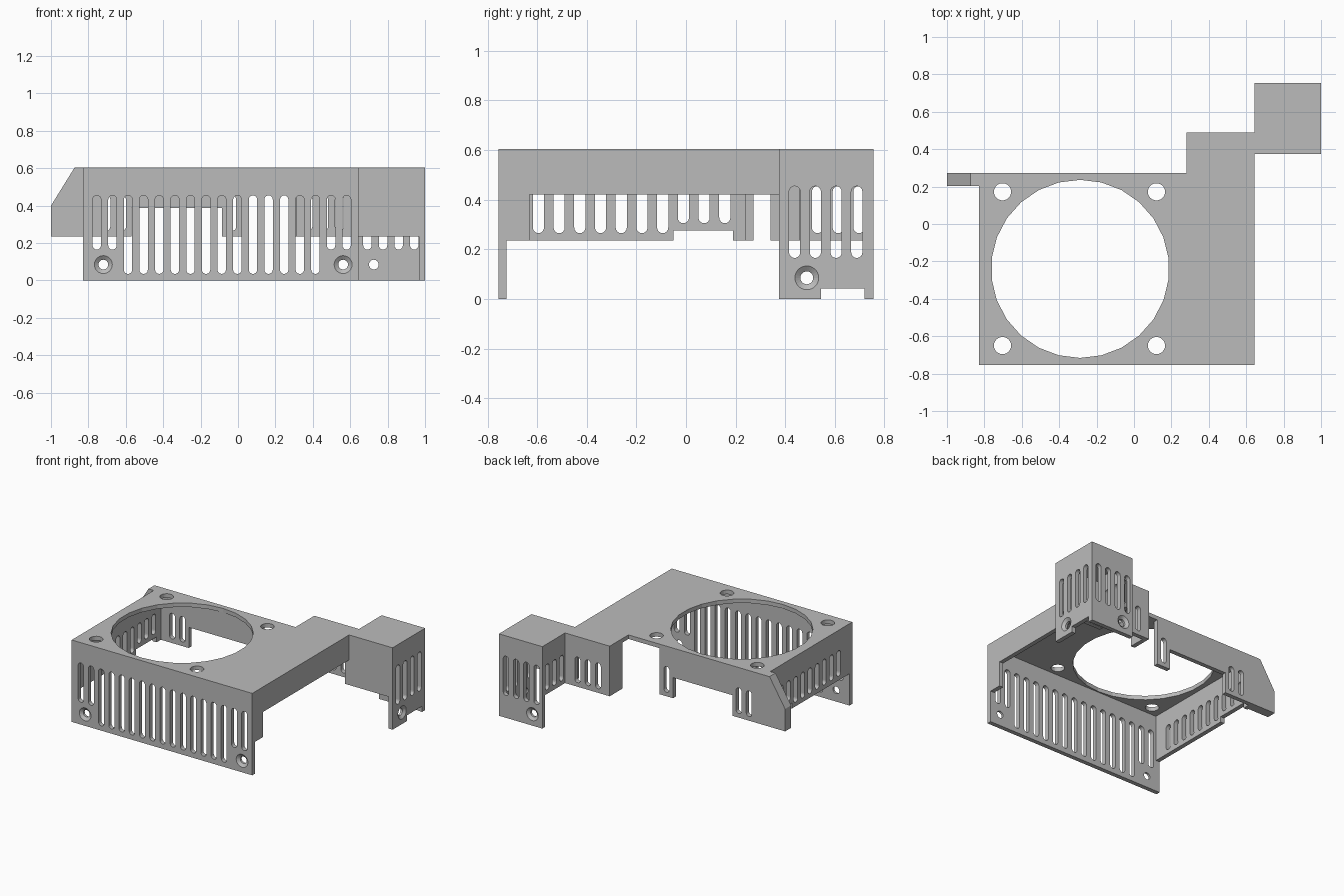
import bpy, bmesh, math
from mathutils import Vector

cube = bpy.data.objects.get("Cube")
if cube:
    bpy.data.objects.remove(cube, do_unlink=True)

grey = bpy.data.materials.new("plain_grey")
grey.use_nodes = True
colour = (0.5, 0.5, 0.5, 1)
grey.diffuse_color = colour
grey.node_tree.nodes["Principled BSDF"].inputs["Base Color"].default_value = colour

TOP, UNDER, LOW = 0.605, 0.575, 0.235   # lid top, lid underside, skirt bottom
WALL, PITCH, SLOT_R = 0.032, 0.0835, 0.0225
SLOT_TOP, SLOT_LOW = 0.455, 0.265

# How panel coordinates (along, up, depth) map to the world
AXES = {
    "x": lambda u, v, w: (u, w, v),
    "y": lambda u, v, w: (w, u, v),
    "flat": lambda u, v, w: (u, v, w),
}


def arc(u, v, r, start, sweep, n):
    return [(u + r * math.cos(start + sweep * i / n),
             v + r * math.sin(start + sweep * i / n)) for i in range(n)]


def circle(u, v, r, n=24, start=0):
    return arc(u, v, r, start, math.tau, n)


def slot(u, low, high=SLOT_TOP):
    r, n = SLOT_R, 8
    ends = [(u + r, low + r), (u + r, high - r)]
    top = arc(u, high - r, r, 0, math.pi, n) + [(u - r, high - r)]
    bottom = arc(u, low + r, r, math.pi, math.pi, n) + [(ends[0])]
    return top + bottom


def slots(first, count, low=SLOT_LOW):
    return [slot(first + i * PITCH, low) for i in range(count)]


def rect(u0, u1, v0, v1=UNDER):
    return [(u0, v0), (u1, v0), (u1, v1), (u0, v1)]


def finish(name, bm):
    bmesh.ops.remove_doubles(bm, verts=bm.verts, dist=1e-5)
    bmesh.ops.recalc_face_normals(bm, faces=bm.faces)
    mesh = bpy.data.meshes.new(name)
    bm.to_mesh(mesh)
    bm.free()
    for poly in mesh.polygons:
        poly.use_smooth = False
        poly.material_index = 0
    mesh.materials.append(grey)
    obj = bpy.data.objects.new(name, mesh)
    bpy.context.collection.objects.link(obj)
    return obj


def panel(name, axis, w0, w1, outline, holes=()):
    """Sheet between depths w0 and w1, cut by the given hole outlines."""
    curve = bpy.data.curves.new(name, "CURVE")
    curve.dimensions = "2D"
    curve.fill_mode = "BOTH"
    curve.extrude = (w1 - w0) / 2
    for pts in [outline, *holes]:
        spline = curve.splines.new("POLY")
        spline.points.add(len(pts) - 1)
        for p, (u, v) in zip(spline.points, pts):
            p.co = (u, v, 0, 1)
        spline.use_cyclic_u = True
    temp = bpy.data.objects.new(name + "_profile", curve)
    bpy.context.collection.objects.link(temp)
    graph = bpy.context.evaluated_depsgraph_get()
    mesh = bpy.data.meshes.new_from_object(temp.evaluated_get(graph))
    bm = bmesh.new()
    bm.from_mesh(mesh)
    for vert in bm.verts:
        u, v, w = vert.co
        vert.co = Vector(AXES[axis](u, v, w + (w0 + w1) / 2))
    bpy.data.objects.remove(temp, do_unlink=True)
    bpy.data.curves.remove(curve)
    bpy.data.meshes.remove(mesh)
    return finish(name, bm)


SINK_R, SCREW_R = 0.048, 0.026


def countersink(name, axis, u, v, outer, inner):
    """Conical screw seat filling a round hole, wide at the outer face."""
    bm = bmesh.new()
    rings = [[bm.verts.new(AXES[axis](a, b, w)) for a, b in circle(u, v, r)]
             for r, w in ((SINK_R, outer), (SCREW_R, (outer + inner) / 2),
                          (SCREW_R, inner), (SINK_R, inner))]
    n = len(rings[0])
    for k in range(4):
        a, b = rings[k], rings[(k + 1) % 4]
        for i in range(n):
            j = (i + 1) % n
            bm.faces.new((a[i], a[j], b[j], b[i]))
    return finish(name, bm)


# Lid with fan opening and four mounting holes
lid = [(-0.83, -0.755), (0.645, -0.755), (0.645, 0.375), (1, 0.375), (1, 0.755),
       (0.645, 0.755), (0.645, 0.49), (0.28, 0.49), (0.28, 0.272), (-0.83, 0.272)]
fan = circle(-0.288, -0.24, 0.476, 26, math.pi / 26)
mounts = [circle(x, y, 0.046) for x in (-0.703, 0.12) for y in (-0.65, 0.172)]
panel("lid", "flat", UNDER, TOP, lid, [fan, *mounts])

# Front grille: long slots in the middle, short ones over the screws
front = -0.755
holes = []
for i in range(17):
    short = i < 2 or i > 14
    holes.append(slot(-0.755 + i * PITCH, 0.165 if short else 0.035))
screws = (-0.72, 0.562)
holes += [circle(x, 0.085, SINK_R) for x in screws]
panel("front_grille", "x", front, front + WALL, rect(-0.83, 0.645, 0), holes)
for x, side in zip(screws, ("right", "left")):
    countersink(f"front_screw_seat_{side}", "x", x, 0.085, front, front + WALL)

# Vented wall on the -x side with a shallow notch
vents = slots(-0.595, 7) + slots(-0.595 + 7 * PITCH, 3, 0.305)
panel("vented_side_wall", "y", -0.83, -0.83 + WALL,
      [(front + WALL, LOW), (-0.05, LOW), (-0.05, 0.275), (0.19, 0.275),
       (0.19, LOW), (0.24, LOW), (0.24, UNDER), (front + WALL, UNDER)], vents)

# Open wall on the +x side
panel("open_side_wall", "y", 0.645 - WALL, 0.645,
      [(front + WALL, LOW), (-0.63, LOW), (-0.63, 0.42), (0.375, 0.42),
       (0.375, UNDER), (front + WALL, UNDER)])

# Back wall with cable opening, and the angled lug beside it
panel("back_wall", "x", 0.24, 0.272,
      [(-0.83, LOW), (-0.57, LOW), (-0.57, 0.387), (-0.085, 0.387),
       (-0.085, LOW), (0.025, LOW), (0.025, UNDER), (-0.83, UNDER)],
      slots(-0.705, 2) + slots(-0.032, 1))
panel("angled_lug", "x", 0.202, 0.272,
      [(-1, LOW), (-0.83, LOW), (-0.83, TOP), (-0.873, TOP), (-1, 0.4)])

# Stepped bay behind the lid
panel("bay_back_wall", "x", 0.49 - WALL, 0.49, rect(0.28, 0.645, LOW),
      slots(0.375, 3))
panel("bay_side_wall", "y", 0.28, 0.28 + WALL, rect(0.34, 0.49 - WALL, LOW))

# Corner tower
panel("tower_front_wall", "x", 0.375, 0.375 + WALL, rect(0.613, 1 - WALL, LOW))
panel("tower_outer_wall", "y", 1 - WALL, 1,
      [(0.375, 0), (0.545, 0), (0.545, 0.042), (0.72, 0.042), (0.72, 0),
       (0.755, 0), (0.755, UNDER), (0.375, UNDER)],
      slots(0.438, 4, 0.165) + [circle(0.487, 0.085, SINK_R)])
countersink("tower_outer_screw_seat", "y", 0.487, 0.085, 1, 1 - WALL)
panel("tower_back_wall", "x", 0.755 - WALL, 0.755, rect(0.645, 1 - WALL, 0),
      slots(0.692, 4, 0.165) + [circle(0.726, 0.085, SINK_R)])
countersink("tower_back_screw_seat", "x", 0.726, 0.085, 0.755, 0.755 - WALL)
panel("tower_inner_wall", "y", 0.645, 0.645 + WALL,
      rect(0.49 - WALL, 0.755 - WALL, LOW), slots(0.53, 3))
